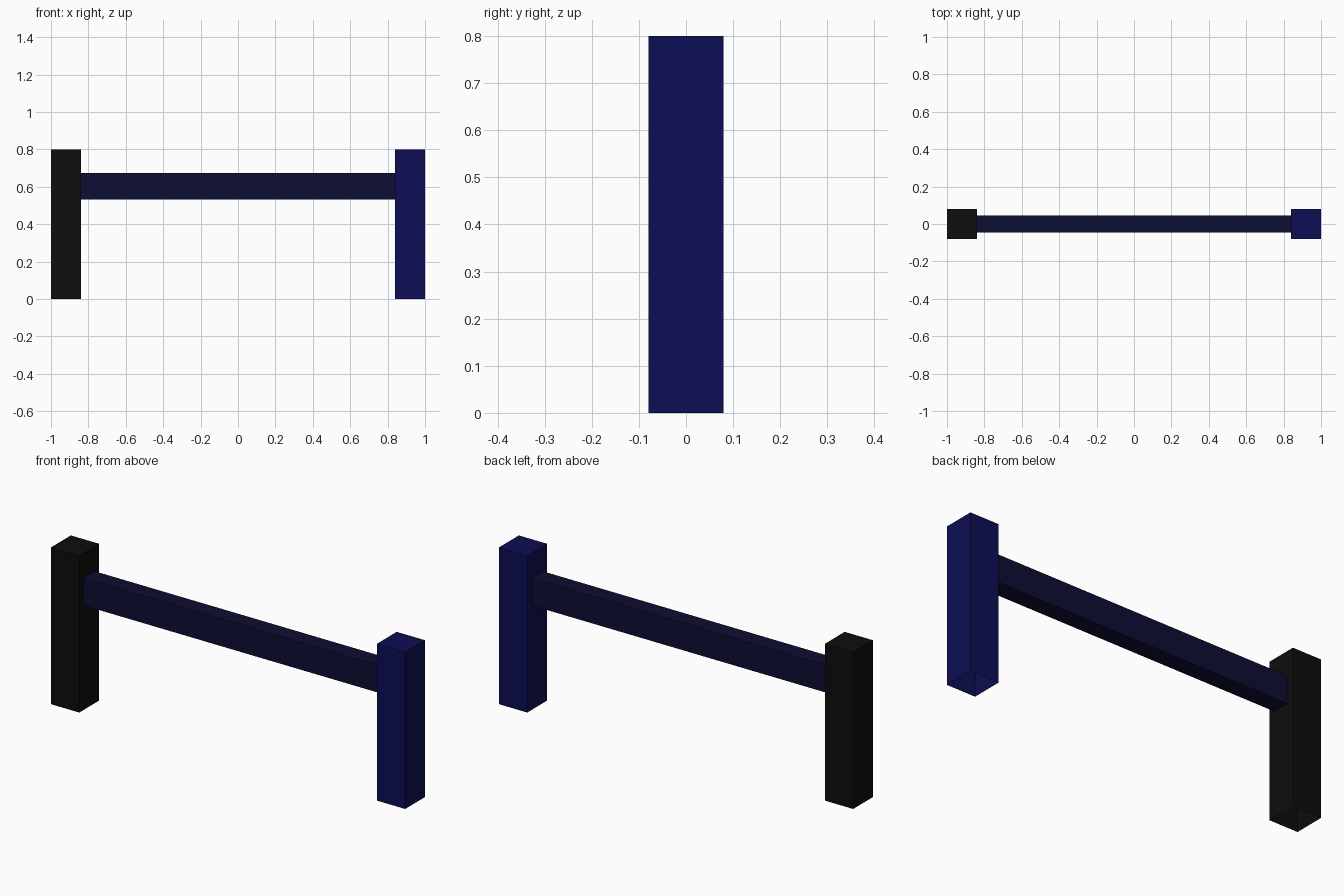
import bpy
import bmesh
from mathutils import Vector

cube = bpy.data.objects.get("Cube")
if cube:
    bpy.data.objects.remove(cube, do_unlink=True)


def make_material(name, rgb):
    mat = bpy.data.materials.new(name)
    mat.use_nodes = True
    color = (*rgb, 1.0)
    mat.diffuse_color = color
    mat.node_tree.nodes["Principled BSDF"].inputs["Base Color"].default_value = color
    return mat


def add_box(name, size, center, mat, open_sides=()):
    """Box with the faces pointing along open_sides left out."""
    bm = bmesh.new()
    bmesh.ops.create_cube(bm, size=1)
    bmesh.ops.scale(bm, vec=size, verts=bm.verts)
    bmesh.ops.translate(bm, vec=center, verts=bm.verts)
    bm.normal_update()
    removed = [f for f in bm.faces
               if any(f.normal.dot(Vector(d)) > 0.9 for d in open_sides)]
    bmesh.ops.delete(bm, geom=removed, context='FACES')
    mesh = bpy.data.meshes.new(name)
    bm.to_mesh(mesh)
    bm.free()
    mesh.materials.append(mat)
    obj = bpy.data.objects.new(name, mesh)
    bpy.context.collection.objects.link(obj)
    return obj


navy = make_material("navy blue", (0.004, 0.004, 0.09))
dark_navy = make_material("dark navy", (0.004, 0.004, 0.033))
black = make_material("soft black", (0.004, 0.004, 0.004))

POST_WIDTH, POST_HEIGHT = 0.16, 0.8
post_x = 1 - POST_WIDTH / 2

# Square posts, hollow and open underneath
for name, side, mat in (("left_post", 1, navy), ("right_post", -1, black)):
    add_box(name, (POST_WIDTH, POST_WIDTH, POST_HEIGHT),
            (side * post_x, 0, POST_HEIGHT / 2), mat, [(0, 0, -1)])

# Crossbar spanning the posts, its ends butted against them
add_box("crossbar", (2 - 2 * POST_WIDTH, 0.09, 0.14), (0, 0, 0.603),
        dark_navy, [(1, 0, 0), (-1, 0, 0)])
